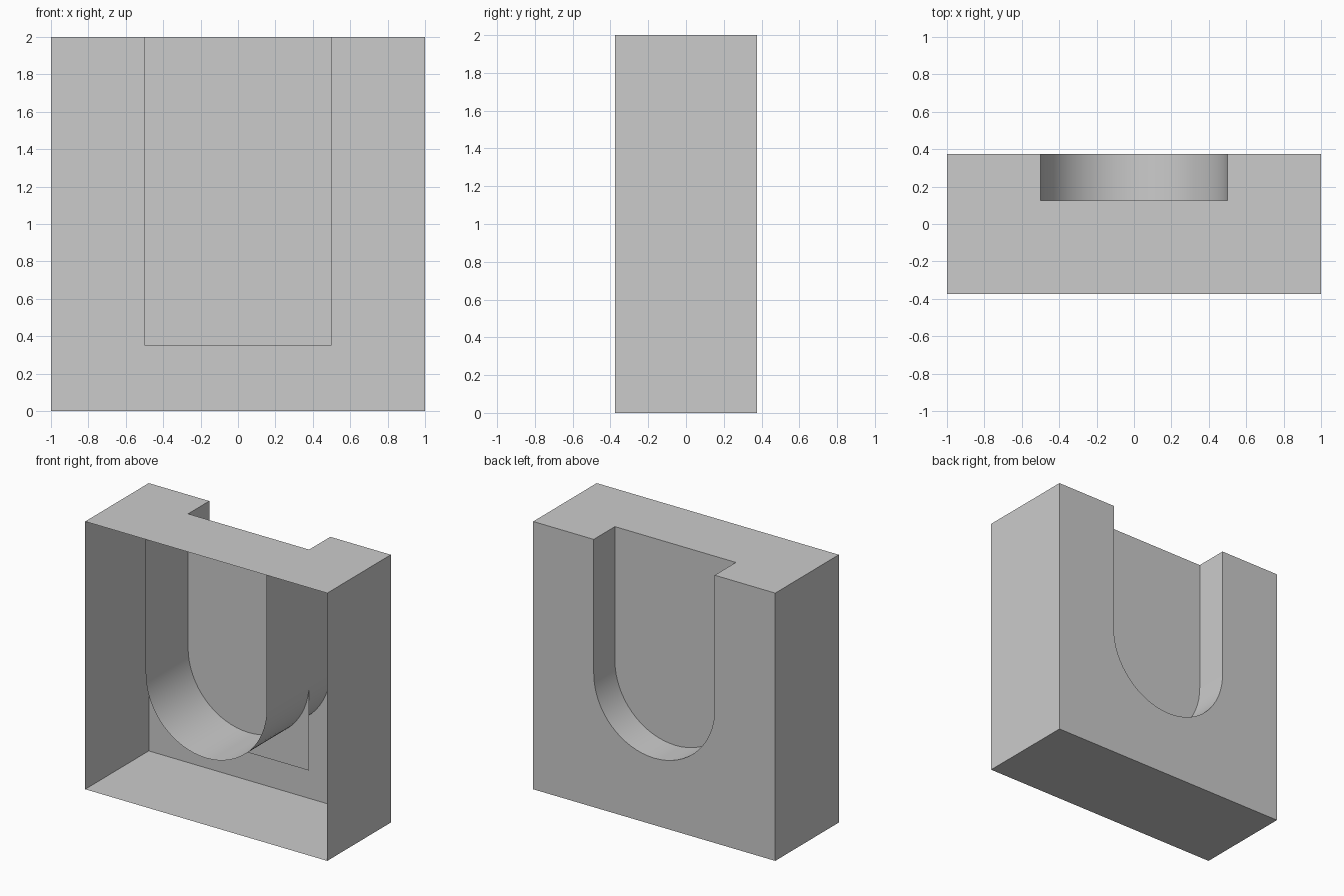
import bpy
import math

if "Cube" in bpy.data.objects:
    bpy.data.objects.remove(bpy.data.objects["Cube"])

W, D, H = 1.0, 0.375, 2.0      # half width, half depth, height
R, ZC = 0.5, 1.0               # arch radius and centre height
PANEL_Y, PANEL_Z = 0.125, 0.35
SEGMENTS = 32


def make_part(name, polygons):
    """Build one object from polygons given as lists of points."""
    verts, index, faces = [], {}, []
    for poly in polygons:
        face = []
        for p in poly:
            key = tuple(round(c, 5) for c in p)
            if key not in index:
                index[key] = len(verts)
                verts.append(key)
            face.append(index[key])
        faces.append(face)
    mesh = bpy.data.meshes.new(name)
    mesh.from_pydata(verts, [], faces)
    mesh.update()
    obj = bpy.data.objects.new(name, mesh)
    bpy.context.collection.objects.link(obj)
    return obj


# U-shaped profile from top left, round the bottom, to top right
arc = [(R * math.cos(a), ZC + R * math.sin(a))
       for a in (math.pi + math.pi * i / SEGMENTS for i in range(SEGMENTS + 1))]
profile = [(-R, H)] + arc + [(R, H)]

# Block shell: open at the front, notched at the back and top
side = [(-D, 0), (D, 0), (D, H), (-D, H)]
right_side = [(W, y, z) for y, z in side]
left_side = [(-W, y, z) for y, z in reversed(side)]
bottom = [(-W, D, 0), (W, D, 0), (W, -D, 0), (-W, -D, 0)]
top = [(-W, -D, H), (W, -D, H), (W, D, H), (R, D, H),
       (R, PANEL_Y, H), (-R, PANEL_Y, H), (-R, D, H), (-W, D, H)]
back = ([(W, D, H), (W, D, 0), (-W, D, 0), (-W, D, H)]
        + [(x, D, z) for x, z in profile])
make_part("block_shell", [right_side, left_side, bottom, top, back])

# U-shaped channel wall running the full depth, split at the panel
strips = []
for y0, y1 in ((-D, PANEL_Y), (PANEL_Y, D)):
    for (xa, za), (xb, zb) in zip(profile, profile[1:]):
        strips.append([(xa, y0, za), (xb, y0, zb), (xb, y1, zb), (xa, y1, za)])
channel = make_part("channel_wall", strips)
bpy.context.view_layer.objects.active = channel
channel.select_set(True)
bpy.ops.object.shade_smooth_by_angle(angle=math.radians(30))

# Flat panel closing the channel
make_part("recess_panel", [[(R, PANEL_Y, PANEL_Z), (-R, PANEL_Y, PANEL_Z),
                            (-R, PANEL_Y, H), (R, PANEL_Y, H)]])
